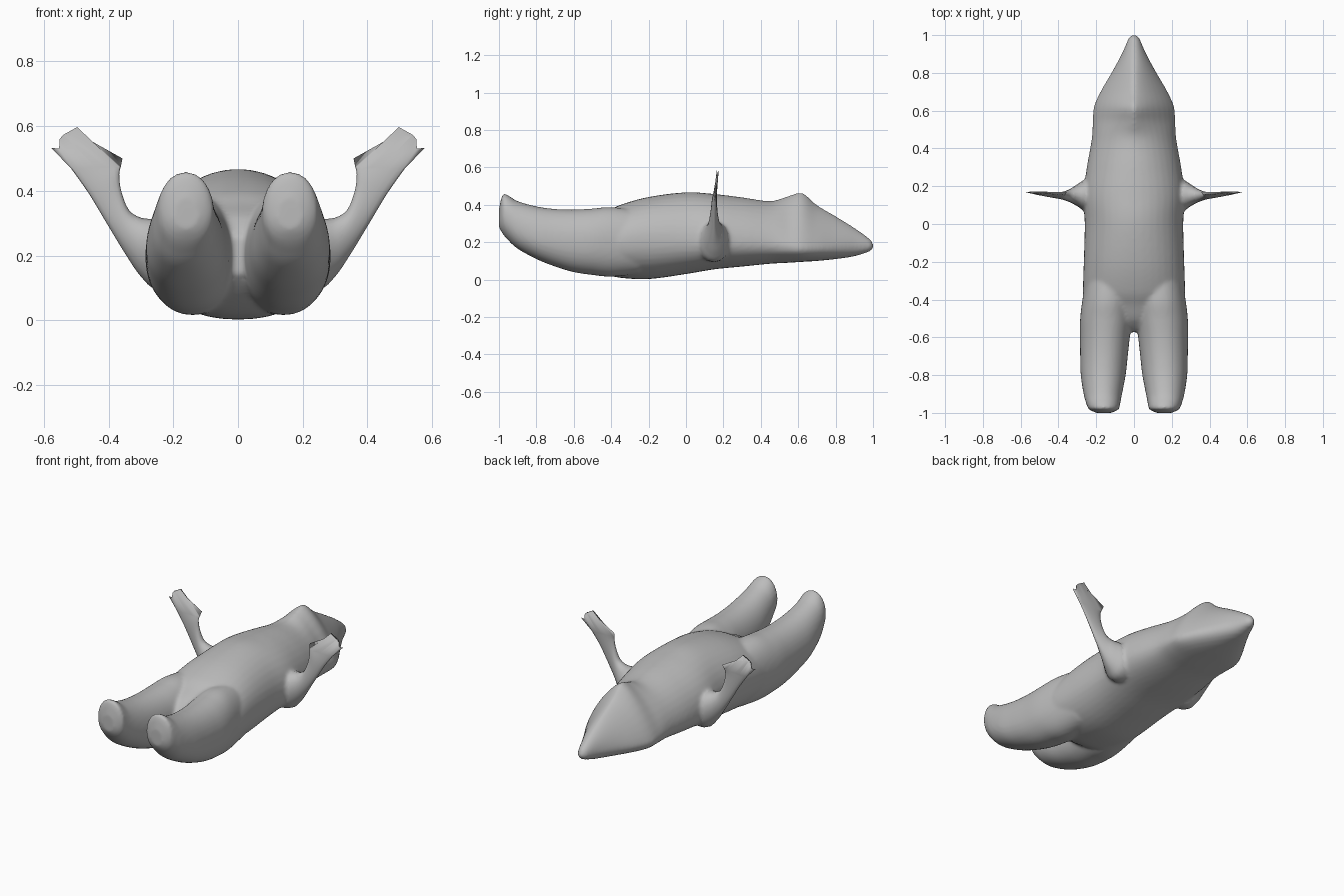
import bpy, bmesh, math
from mathutils import Vector

if "Cube" in bpy.data.objects:
    bpy.data.objects.remove(bpy.data.objects["Cube"])

grey = bpy.data.materials.new("plain grey")
grey.diffuse_color = (0.5, 0.5, 0.5, 1)
grey.use_nodes = True
grey.node_tree.nodes["Principled BSDF"].inputs["Base Color"].default_value = grey.diffuse_color


def loft(name, rings):
    """Skin a list of equal rings and cap both ends."""
    bm = bmesh.new()
    vs = [[bm.verts.new(p) for p in r] for r in rings]
    n = len(vs[0])
    for a, b in zip(vs, vs[1:]):
        for i in range(n):
            bm.faces.new((a[i], a[(i + 1) % n], b[(i + 1) % n], b[i]))
    bm.faces.new(vs[0])
    bm.faces.new(vs[-1])
    bmesh.ops.recalc_face_normals(bm, faces=bm.faces)
    me = bpy.data.meshes.new(name)
    bm.to_mesh(me)
    bm.free()
    me.materials.append(grey)
    ob = bpy.data.objects.new(name, me)
    bpy.context.collection.objects.link(ob)
    return ob


def spline(rows, steps):
    """Catmull-Rom interpolation through rows of numbers."""
    rows = [Vector(r) for r in rows]
    out = []
    for i in range(len(rows) - 1):
        p1, p2 = rows[i], rows[i + 1]
        p0, p3 = rows[max(i - 1, 0)], rows[min(i + 2, len(rows) - 1)]
        for s in range(steps):
            t = s / steps
            out.append(0.5 * (2 * p1 + (p2 - p0) * t + (2 * p0 - 5 * p1 + 4 * p2 - p3) * t * t
                              + (3 * p1 - p0 - 3 * p2 + p3) * t ** 3))
    return out + [rows[-1]]


def section(y, cx, hw, lo, hi, mid, power, n=40):
    """Cross-section with its own top, bottom and widest height."""
    pts = []
    for i in range(n):
        a = 2 * math.pi * i / n
        c, s = math.cos(a), math.sin(a)
        e = 2 / (power if s > 0 else 2.2)
        x = math.copysign(abs(c) ** e, c) * hw
        z = abs(s) ** e * (hi - mid if s > 0 else lo - mid)
        pts.append((cx + x, y, mid + z))
    return pts


# Torso and head: y, half width, bottom, top, widest height, upper roundness
torso = [(1.0, .012, .165, .195, .18, 2), (.98, .03, .15, .22, .18, 1.9),
         (.9, .065, .125, .278, .18, 1.7), (.8, .12, .11, .34, .175, 1.45),
         (.7, .178, .10, .40, .17, 1.35), (.62, .213, .095, .465, .17, 1.3),
         (.54, .219, .09, .445, .18, 1.4), (.45, .224, .085, .42, .19, 1.75),
         (.3, .25, .07, .44, .2, 1.9), (.15, .268, .055, .458, .21, 2),
         (0, .261, .03, .467, .21, 2), (-.2, .266, .003, .442, .21, 2.1),
         (-.35, .27, .01, .4, .2, 2.1), (-.43, .26, .03, .36, .2, 2),
         (-.51, .2, .08, .32, .2, 2), (-.57, .08, .14, .26, .2, 2)]
body = loft("body", [section(r[0], 0, *r[1:]) for r in spline(torso, 5)])

# Legs: y, centre x, half width, bottom, top, widest height
leg = [(-.25, .13, .12, .03, .37, .2), (-.4, .14, .133, .016, .388, .2),
       (-.5, .147, .138, .025, .38, .2), (-.6, .154, .132, .04, .375, .2),
       (-.7, .159, .126, .07, .378, .21), (-.8, .163, .119, .11, .392, .23),
       (-.9, .165, .102, .165, .42, .28), (-.95, .163, .09, .21, .45, .32),
       (-.98, .16, .08, .245, .456, .34), (-1.0, .16, .04, .28, .38, .32)]
parts = [body]
for side in (1, -1):
    parts.append(loft("leg", [section(r[0], side * r[1], *r[2:], 2.1) for r in spline(leg, 5)]))

# Arms: outer x, z, inner x, z, centre y, half thickness
arm = [(.15, .10, .15, .30, .14, .11), (.25, .095, .25, .312, .15, .088),
       (.30, .135, .30, .317, .152, .058), (.345, .2, .338, .342, .15, .034),
       (.40, .29, .361, .40, .15, .02), (.46, .39, .367, .45, .152, .014),
       (.515, .468, .362, .475, .157, .009)]
# Ragged webbed finger edge, x and z
fingers = [(.577, .533), (.553, .53), (.551, .56), (.54, .573), (.527, .562),
           (.512, .572), (.497, .597), (.45, .552), (.357, .5)]


def arm_rings(rows, side, hand):
    rings = []
    for ox, oz, ix, iz, y, h in rows:
        ring = []
        for k in range(16):
            a = math.pi * k / 8
            t = (1 - math.cos(a)) / 2
            ring.append((side * (ox + (ix - ox) * t), y + h * math.sin(a), oz + (iz - oz) * t))
        rings.append(ring)
    if hand:
        rings.append([(side * fingers[k if k < 9 else 16 - k][0],
                       .169 + .004 * math.sin(math.pi * k / 8),
                       fingers[k if k < 9 else 16 - k][1]) for k in range(16)])
    return rings


for side, label in ((1, "right"), (-1, "left")):
    parts.append(loft("shoulder", arm_rings(spline(arm[:4], 4), side, False)))
    limb = loft(label + "_arm", arm_rings(spline(arm, 4), side, True))
    for p in limb.data.polygons:
        p.use_smooth = True

# Fuse torso, legs and shoulders into one smooth skin
bpy.ops.object.select_all(action='DESELECT')
for ob in parts:
    ob.select_set(True)
bpy.context.view_layer.objects.active = body
bpy.ops.object.join()
fuse = body.modifiers.new("fuse", 'REMESH')
fuse.mode = 'VOXEL'
fuse.voxel_size = 0.01
fuse.use_smooth_shade = True
soften = body.modifiers.new("soften", 'SMOOTH')
soften.factor = 0.5
soften.iterations = 8
